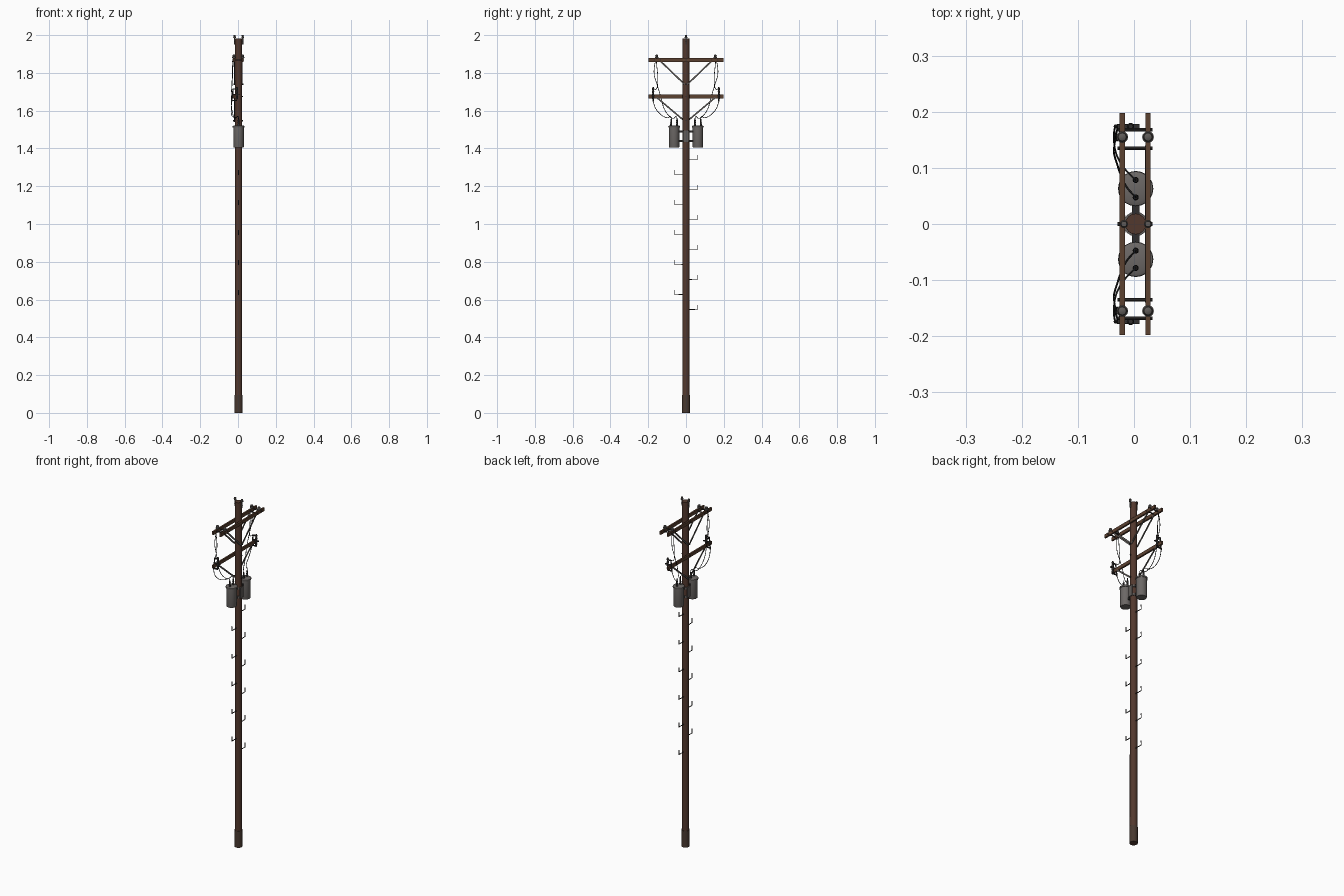
import bpy, bmesh, math
from mathutils import Vector

if "Cube" in bpy.data.objects:
    bpy.data.objects.remove(bpy.data.objects["Cube"])

def material(name, rgb):
    m = bpy.data.materials.new(name)
    m.diffuse_color = (*rgb, 1)
    m.use_nodes = True
    m.node_tree.nodes["Principled BSDF"].inputs["Base Color"].default_value = m.diffuse_color
    return m

POLE = material("pole brown", (0.085, 0.040, 0.027))
ARM = material("crossarm brown", (0.105, 0.052, 0.030))
SLEEVE = material("base brown", (0.065, 0.040, 0.029))
TANK = material("tank grey", (0.150, 0.138, 0.132))
STEEL = material("steel grey", (0.115, 0.105, 0.098))
DARK = material("dark fittings", (0.030, 0.027, 0.026))
WIRE = material("wire black", (0.012, 0.012, 0.012))
CX = 0.003            # pole axis in x
ARM_X = (-0.021, 0.025)

def finish(name, bm, mat, smooth=False):
    bmesh.ops.recalc_face_normals(bm, faces=bm.faces)
    me = bpy.data.meshes.new(name)
    bm.to_mesh(me)
    bm.free()
    ob = bpy.data.objects.new(name, me)
    bpy.context.collection.objects.link(ob)
    me.materials.append(mat)
    if smooth:
        bpy.ops.object.select_all(action='DESELECT')
        ob.select_set(True)
        bpy.context.view_layer.objects.active = ob
        bpy.ops.object.shade_smooth_by_angle(angle=math.radians(40))
    return ob

def lathe(name, origin, profile, mat, sides=16):
    """Closed solid of revolution from (radius, height) pairs, bottom to top."""
    bm = bmesh.new()
    rings = []
    for r, h in profile:
        rings.append([bm.verts.new((origin[0] + r * math.cos(2 * math.pi * i / sides),
                                    origin[1] + r * math.sin(2 * math.pi * i / sides),
                                    origin[2] + h)) for i in range(sides)])
    for a, b in zip(rings, rings[1:]):
        for i in range(sides):
            j = (i + 1) % sides
            bm.faces.new((a[i], a[j], b[j], b[i]))
    bm.faces.new(rings[0])
    bm.faces.new(rings[-1])
    return finish(name, bm, mat, True)

def rod(name, p, q, r, mat, sides=8):
    p, q = Vector(p), Vector(q)
    d = q - p
    bm = bmesh.new()
    bmesh.ops.create_cone(bm, cap_ends=True, segments=sides, radius1=r, radius2=r, depth=d.length)
    bm.transform(d.to_track_quat('Z', 'Y').to_matrix().to_4x4())
    bmesh.ops.translate(bm, verts=bm.verts, vec=(p + q) / 2)
    return finish(name, bm, mat, True)

def box(name, centre, size, mat):
    bm = bmesh.new()
    bmesh.ops.create_cube(bm, size=1)
    bmesh.ops.scale(bm, verts=bm.verts, vec=size)
    bmesh.ops.translate(bm, verts=bm.verts, vec=centre)
    return finish(name, bm, mat)

def brace(name, x, a, b, width, thick, mat):
    """Flat bar in the y-z plane from a to b."""
    a, b = Vector((x, *a)), Vector((x, *b))
    n = (b - a).cross(Vector((1, 0, 0))).normalized() * width / 2
    t = Vector((thick / 2, 0, 0))
    bm = bmesh.new()
    ends = [[bm.verts.new(p + u) for u in (n + t, n - t, -n - t, -n + t)] for p in (a, b)]
    for i in range(4):
        j = (i + 1) % 4
        bm.faces.new((ends[0][i], ends[0][j], ends[1][j], ends[1][i]))
    bm.faces.new(ends[0])
    bm.faces.new(ends[1])
    return finish(name, bm, mat)

def wire(name, points, r, mat, kind='NURBS'):
    cu = bpy.data.curves.new(name, 'CURVE')
    cu.dimensions = '3D'
    cu.bevel_depth = r
    cu.bevel_resolution = 1
    cu.use_fill_caps = True
    cu.resolution_u = 6
    sp = cu.splines.new(kind)
    sp.points.add(len(points) - 1)
    for pt, co in zip(sp.points, points):
        pt.co = (*co, 1)
    if kind == 'NURBS':
        sp.order_u = 3
        sp.use_endpoint_u = True
    cu.materials.append(mat)
    ob = bpy.data.objects.new(name, cu)
    bpy.context.collection.objects.link(ob)
    bpy.ops.object.select_all(action='DESELECT')
    ob.select_set(True)
    bpy.context.view_layer.objects.active = ob
    bpy.ops.object.convert(target='MESH')

# pole and base sleeve
lathe("pole", (CX, 0, 0), [(0.0195, 0), (0.0185, 1.982)], POLE)
lathe("base_sleeve", (CX, 0, 0), [(0.0215, 0), (0.0215, 0.095)], SLEEVE)

# pole-top pins with small insulators
rod("top_bolt", (-0.022, 0, 1.965), (0.029, 0, 1.965), 0.003, DARK)
for x in (-0.018, 0.025):
    lathe("top_pin", (x, 0, 1.95), [(0.003, 0), (0.003, 0.034), (0.007, 0.035), (0.0075, 0.041),
          (0.004, 0.043), (0.006, 0.045), (0.005, 0.05)], STEEL, 10)

# upper double crossarm with insulators and braces
for x in ARM_X:
    box("upper_crossarm", (x, 0, 1.868), (0.0095, 0.396, 0.019), ARM)
    for s in (-1, 1):
        lathe("arm_insulator", (x, s * 0.155, 1.876), [(0.003, 0), (0.010, 0.003), (0.0105, 0.008),
              (0.006, 0.010), (0.0085, 0.013), (0.007, 0.019), (0.003, 0.021)], STEEL, 12)
        brace("upper_brace", x + (0.003 if x < 0 else -0.003), (s * 0.137, 1.864), (s * 0.006, 1.738),
              0.008, 0.004, STEEL)
for y in (-0.168, -0.135, 0, 0.135, 0.168):
    rod("spacer_bolt", (-0.029, y, 1.868), (0.033, y, 1.868), 0.0033, DARK)
rod("brace_bolt", (-0.025, 0, 1.74), (0.029, 0, 1.74), 0.0035, DARK)

# lower single crossarm with braces
box("lower_crossarm", (ARM_X[0], 0, 1.675), (0.0095, 0.396, 0.019), ARM)
rod("lower_arm_bolt", (-0.029, 0, 1.675), (0.026, 0, 1.675), 0.0035, DARK)
rod("lower_brace_bolt", (-0.026, 0, 1.547), (0.026, 0, 1.547), 0.0035, DARK)
for s in (-1, 1):
    brace("lower_brace", -0.018, (s * 0.155, 1.67), (s * 0.005, 1.543), 0.008, 0.004, STEEL)

for s in (-1, 1):
    # fuse cutouts on the lower arm ends
    y = s * 0.174
    box("cutout_bracket", (-0.010, y, 1.687), (0.040, 0.008, 0.005), DARK)
    lathe("cutout_insulator", (-0.006, y, 1.66), [(0.004, 0), (0.0065, 0.006), (0.0045, 0.012),
          (0.0065, 0.022), (0.0045, 0.030), (0.0065, 0.040), (0.0045, 0.048), (0.0065, 0.056),
          (0.004, 0.064)], DARK, 10)
    rod("fuse_tube", (-0.033, y, 1.648), (-0.026, y, 1.712), 0.0035, DARK)
    box("cutout_top_clip", (-0.016, y, 1.714), (0.026, 0.007, 0.005), DARK)
    box("cutout_bottom_clip", (-0.020, y, 1.655), (0.030, 0.007, 0.005), DARK)

    # transformer tank, lid, bushings and mount
    ty = s * 0.063
    lathe("transformer_tank", (CX, ty, 1.405), [(0.026, 0), (0.0275, 0.004), (0.0275, 0.108)], TANK, 20)
    lathe("transformer_lid", (CX, ty, 1.511), [(0.0305, 0), (0.0315, 0.003), (0.0305, 0.008),
          (0.024, 0.011)], TANK, 20)
    for dy in (-0.0155, 0.0155):
        lathe("bushing", (CX, ty + dy, 1.518), [(0.0055, 0), (0.0055, 0.012), (0.0042, 0.015),
              (0.0055, 0.020), (0.004, 0.024), (0.005, 0.029), (0.0035, 0.037)], DARK, 10)
    for z in (1.44, 1.49):
        box("tank_hanger", (CX, s * 0.029, z), (0.014, 0.022, 0.012), DARK)

    # wires: line to cutout, cutout to outer bushing, line to inner bushing
    wire("line_wire", [(-0.023, s * 0.155, 1.888), (-0.032, s * 0.158, 1.86), (-0.028, s * 0.150, 1.80),
         (-0.031, s * 0.148, 1.74), (-0.035, s * 0.158, 1.705), (-0.027, s * 0.174, 1.714)], 0.0017, WIRE)
    wire("fuse_wire", [(-0.033, s * 0.174, 1.650), (-0.037, s * 0.165, 1.61), (-0.034, s * 0.125, 1.57),
         (-0.015, s * 0.095, 1.56), (CX, s * 0.0785, 1.575), (CX, s * 0.0785, 1.553)], 0.0017, WIRE)
    wire("drop_wire", [(-0.022, s * 0.155, 1.888), (-0.029, s * 0.178, 1.81), (-0.033, s * 0.150, 1.73),
         (-0.037, s * 0.130, 1.66), (-0.033, s * 0.115, 1.60), (-0.018, s * 0.070, 1.55),
         (CX, s * 0.0475, 1.58), (CX, s * 0.0475, 1.553)], 0.0017, WIRE)

# pole bands and plate for the transformers
for z in (1.44, 1.49):
    lathe("mount_band", (CX, 0, z - 0.006), [(0.022, 0), (0.022, 0.012)], STEEL)
for x in (CX - 0.0205, CX + 0.0205):
    box("mount_plate", (x, 0, 1.465), (0.004, 0.030, 0.062), STEEL)

# climbing steps, alternating sides
for i in range(11):
    s = 1 if i % 2 == 0 else -1
    z = 0.547 + 0.0793 * i
    wire("climbing_step", [(CX, s * 0.012, z), (CX, s * 0.060, z), (CX, s * 0.060, z + 0.025)],
         0.0025, DARK, 'POLY')
